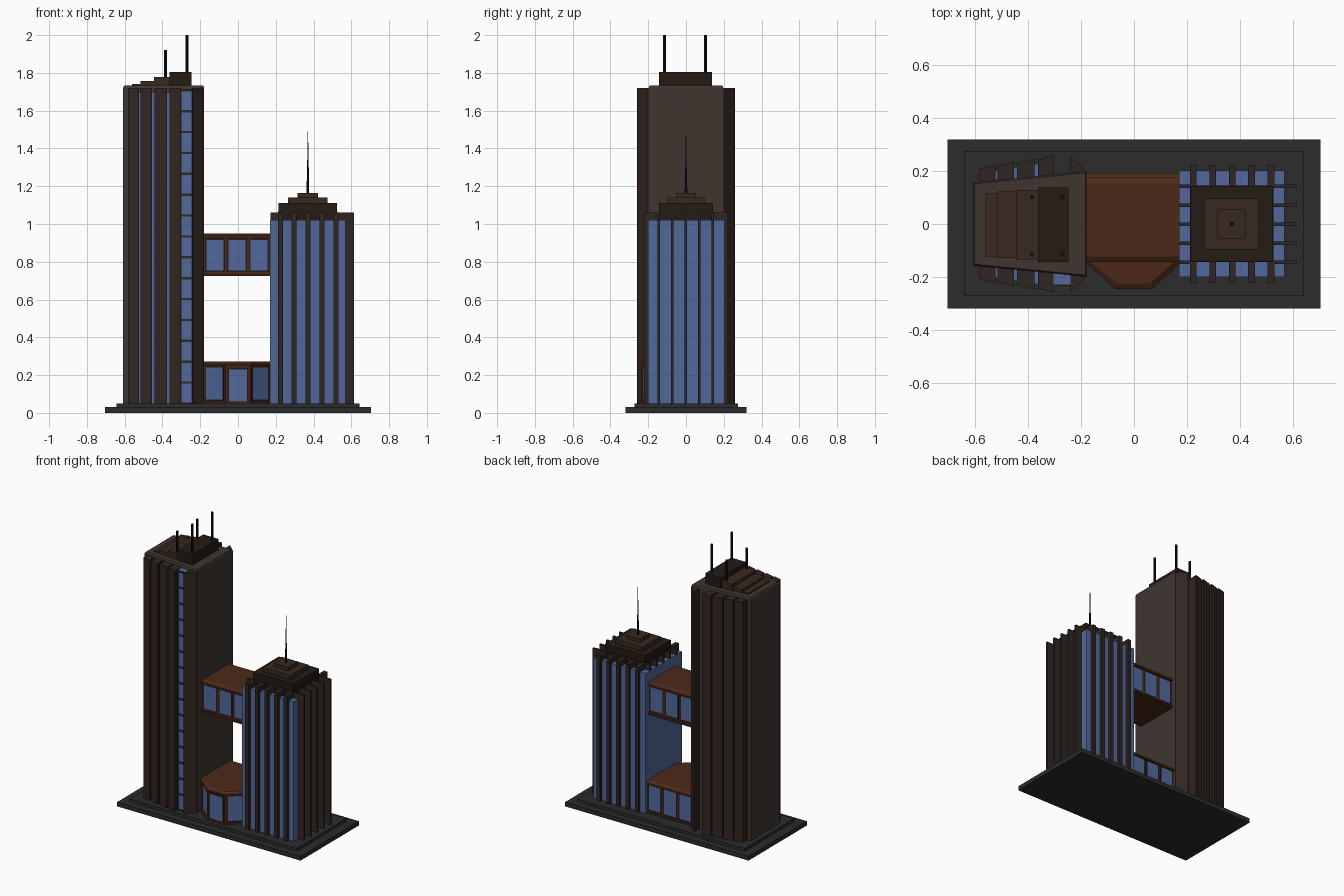
import bpy, bmesh, math
from mathutils import Vector

if "Cube" in bpy.data.objects:
    bpy.data.objects.remove(bpy.data.objects["Cube"])


def mat(name, r, g, b):
    m = bpy.data.materials.new(name)
    m.diffuse_color = (r, g, b, 1)
    m.use_nodes = True
    m.node_tree.nodes["Principled BSDF"].inputs["Base Color"].default_value = m.diffuse_color
    return m


GLASS = mat("glass", .085, .14, .33)
STONE = mat("stone", .05, .036, .030)
FIN = mat("fin_brown", .030, .019, .015)
DARK = mat("dark_brown", .018, .011, .007)
ROOF = mat("roof_brown", .040, .022, .014)
RUST = mat("rust", .072, .022, .009)
BASE = mat("base_grey", .025, .025, .025)
BLACK = mat("black", .006, .006, .006)


def prism(name, pts, z0, z1, m, top=None):
    """Extrude a plan outline; 'top' gives an optional different top outline."""
    bm = bmesh.new()
    lo = [bm.verts.new((x, y, z0)) for x, y in pts]
    hi = [bm.verts.new((x, y, z1)) for x, y in (top or pts)]
    n = len(pts)
    bm.faces.new(lo)
    bm.faces.new(hi)
    for i in range(n):
        j = (i + 1) % n
        bm.faces.new((lo[i], lo[j], hi[j], hi[i]))
    bmesh.ops.recalc_face_normals(bm, faces=bm.faces)
    me = bpy.data.meshes.new(name)
    bm.to_mesh(me)
    bm.free()
    me.materials.append(m)
    ob = bpy.data.objects.new(name, me)
    bpy.context.collection.objects.link(ob)
    return ob


def box(name, x0, x1, y0, y1, z0, z1, m):
    return prism(name, [(x0, y0), (x1, y0), (x1, y1), (x0, y1)], z0, z1, m)


def pole(name, x, y, z0, z1, r0, r1):
    ring = lambda r: [(x + r * math.cos(a * math.pi / 4), y + r * math.sin(a * math.pi / 4)) for a in range(8)]
    return prism(name, ring(r0), z0, z1, BLACK, ring(r1))


def panel(name, p, q, t0, t1, out, z0, z1, m):
    """Thin plate on the wall p-q between fractions t0 and t1 (outside is right of p->q)."""
    p, q = Vector(p), Vector(q)
    d = (q - p).normalized()
    n = Vector((d.y, -d.x))
    a, b = p.lerp(q, t0), p.lerp(q, t1)
    return prism(name, [a - n * .01, b - n * .01, b + n * out, a + n * out], z0, z1, m)


def window(name, p, q, t0, t1, z0, z1):
    L = (Vector(q) - Vector(p)).length
    e = .007 / L
    panel(name + "_surround", p, q, t0, t1, .002, z0, z1, DARK)
    panel(name + "_pane", p, q, t0 + e, t1 - e, .004, z0 + .009, z1 - .009, GLASS)


# stepped ground plinth
box("plinth_lower", -.705, .705, -.32, .32, 0, .03, BASE)
box("plinth_upper", -.643, .643, -.272, .275, .03, .05, BASE)

# tall tower: tapered core with a small cap bevel
core = [(-.608, -.157), (-.18, -.198), (-.18, .198), (-.608, .157)]
prism("tall_tower_core", core, .05, 1.722, STONE)
prism("tall_tower_cap", core, 1.722, 1.732, STONE,
      [(-.602, -.152), (-.184, -.193), (-.184, .193), (-.602, .152)])

# overlapping side slabs on front and back, with glass in the narrow gaps
slabs = [(-.583, -.524), (-.515, -.454), (-.442, -.375), (-.362, -.305)]


def edge(x):
    return .212 + (x + .583) * .162


for s, side in ((-1, "front"), (1, "back")):
    for i, (a, b) in enumerate(slabs):
        prism(f"tall_tower_{side}_slab_{i}",
              [(a, s * .15), (b, s * .15), (b, s * (edge(b) + .002)), (a, s * (edge(a) - .005))], .05, 1.72, FIN)
    prism(f"tall_tower_{side}_gap_glass",
          [(-.56, s * .15), (-.32, s * .15), (-.32, s * .235), (-.56, s * .197)], .05, 1.70, GLASS)
    prism(f"tall_tower_{side}_corner_fin",
          [(-.24, s * .18), (-.18, s * .18), (-.18, s * .2), (-.24, s * .256)], .05, 1.72, FIN)

# vertical window strip with floor bands
box("window_strip", -.305, -.24, -.228, -.18, .05, 1.715, GLASS)
for i in range(16):
    z = .05 + i * .1105
    box(f"floor_band_{i}", -.305, -.24, -.233, -.2, z - .006 if i else z, z + .006, FIN)
for i, x in enumerate((-.305, -.247)):
    box(f"strip_jamb_{i}", x, x + .006, -.233, -.2, .05, 1.715, FIN)

# stepped roof blocks and four masts
for i, (x0, x1, y, z1, m) in enumerate([(-.56, -.5, .119, 1.74, ROOF), (-.515, -.43, .125, 1.756, ROOF),
                                       (-.445, -.35, .132, 1.777, ROOF), (-.363, -.247, .141, 1.806, DARK)]):
    box(f"tall_roof_step_{i}", x0, x1, -y - .003, y - .003, 1.725, z1, m)
for x, top in ((-.385, 1.92), (-.27, 2.0)):
    for y in (-.115, .102):
        pole("roof_mast", x, y, 1.75, top, .008, .008)

# short tower: glass body, dark core, projecting fins
box("short_tower_glass", .17, .568, -.2, .203, .05, 1.02, GLASS)
box("short_tower_core", .212, .526, -.143, .145, 1.0, 1.065, DARK)
for i in range(5):
    x = .224 + i * .0735
    for s in (-1, 1):
        y0, y1 = sorted((s * .14, s * .222))
        box(f"cross_fin_{i}", x - .013, x + .013, y0, y1, .05, 1.06, FIN)
    y = -.144 + i * .0715
    box(f"side_fin_east_{i}", .52, .613, y - .0065, y + .0065, .05, 1.06, FIN)
    box(f"side_fin_west_{i}", .171, .22, y - .0065, y + .0065, 1.0, 1.06, FIN)

# short tower crown and spire
for i, (dx, dy, z0, z1, m) in enumerate([(.155, .142, 1.06, 1.11, DARK), (.104, .097, 1.11, 1.14, ROOF),
                                        (.054, .054, 1.14, 1.165, ROOF)]):
    box(f"crown_step_{i}", .369 - dx, .369 + dx, -dy, dy, z0, z1, m)
pole("spire_base", .37, 0, 1.16, 1.3, .007, .005)
pole("spire_tip", .37, 0, 1.3, 1.49, .004, .001)


def link(name, wide, inner, z0, z1):
    """Connecting block: outlines are (x, y) lists, front edge first, left to right."""
    prism(name + "_body", inner, z0, z1 - .02, RUST)
    prism(name + "_cornice", wide, z1 - .025, z1 - .012, RUST)
    top = [(x * .9 if abs(x) < .1 else x, y + (.02 if y < 0 else -.02)) for x, y in wide]
    prism(name + "_roof", wide, z1 - .012, z1, RUST, top)
    prism(name + "_sill", wide, z0, z0 + .01, RUST)


def three_windows(name, p, q, z0, z1):
    for i in range(3):
        window(f"{name}_{i}", p, q, .03 + i * .325, .32 + i * .325, z0, z1)


# upper sky bridge
link("sky_bridge", [(-.19, -.143), (.18, -.143), (.18, .175), (-.19, .175)],
     [(-.19, -.13), (.18, -.13), (.18, .16), (-.19, .16)], .725, .95)
three_windows("bridge_front_window", (-.185, -.13), (.175, -.13), .745, .925)
three_windows("bridge_back_window", (.175, .16), (-.185, .16), .745, .925)

# entrance lobby with a faceted bay at the front
link("lobby", [(-.19, -.14), (-.072, -.245), (.07, -.245), (.18, -.14), (.18, .192), (-.19, .192)],
     [(-.19, -.127), (-.066, -.233), (.064, -.233), (.18, -.127), (.18, .178), (-.19, .178)], .05, .272)
window("lobby_left_window", (-.19, -.127), (-.066, -.233), .15, .93, .062, .25)
window("lobby_door", (-.066, -.233), (.064, -.233), .08, .92, .05, .24)
window("lobby_right_window", (.064, -.233), (.18, -.127), .07, .85, .062, .25)
three_windows("lobby_back_window", (.175, .178), (-.185, .178), .062, .25)
